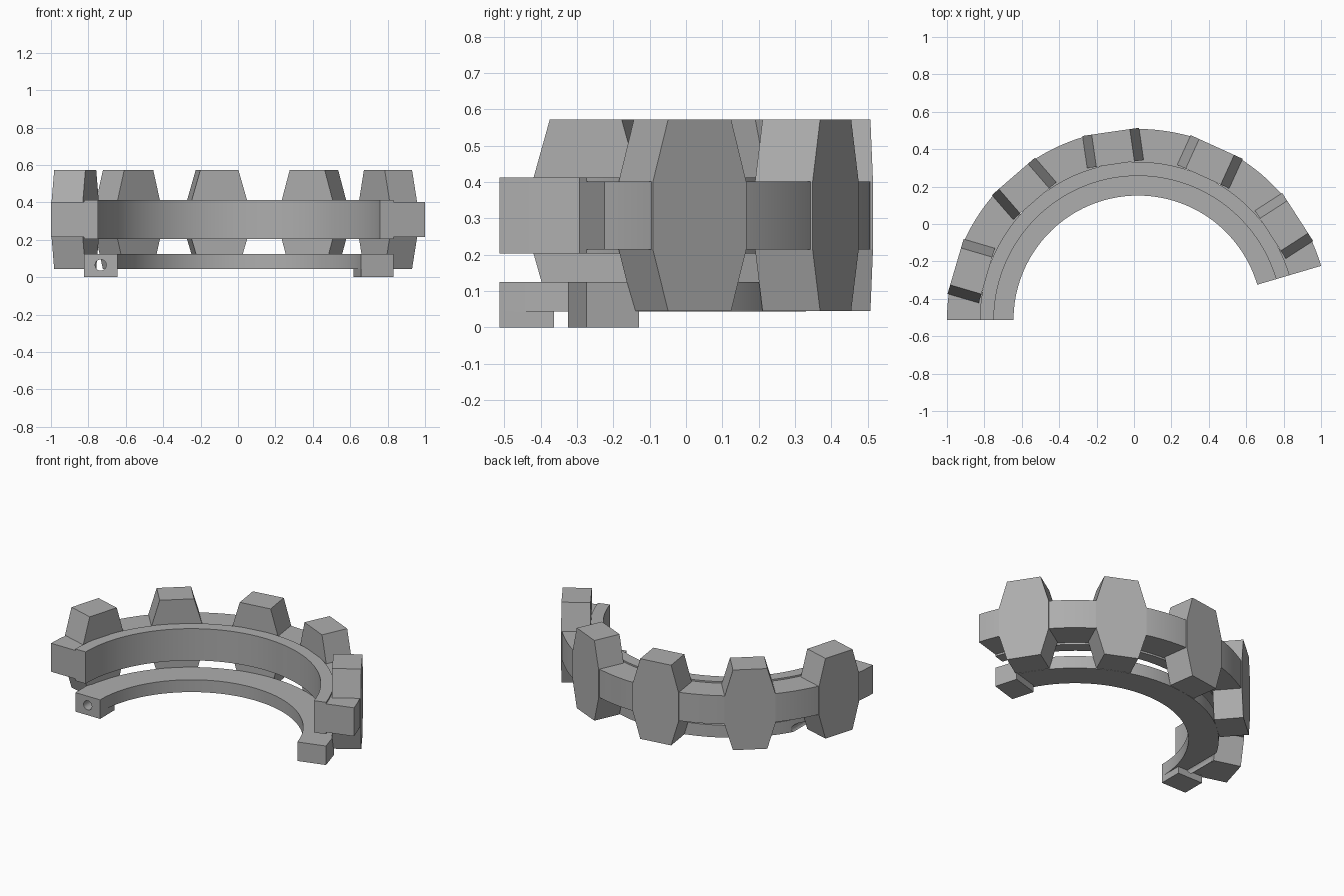
import bpy, bmesh, math
from mathutils import Matrix, Vector

if "Cube" in bpy.data.objects:
    bpy.data.objects.remove(bpy.data.objects["Cube"])

CENTRE = Vector((0.021, -0.513, 0))
START, END = math.radians(16.45), math.pi
BLOCKS = 5
SECTOR = (END - START) / BLOCKS
HALF_GAP = math.radians(7)

grey = bpy.data.materials.new("plain_grey")
grey.use_nodes = True
colour = (0.42, 0.42, 0.42, 1)
grey.diffuse_color = colour
grey.node_tree.nodes["Principled BSDF"].inputs["Base Color"].default_value = colour


def finish(name, bm, smooth=False):
    bmesh.ops.recalc_face_normals(bm, faces=bm.faces)
    mesh = bpy.data.meshes.new(name)
    bm.to_mesh(mesh)
    bm.free()
    mesh.materials.append(grey)
    obj = bpy.data.objects.new(name, mesh)
    bpy.context.collection.objects.link(obj)
    if smooth:
        shade(obj)
    return obj


def shade(obj):
    bpy.ops.object.select_all(action="DESELECT")
    obj.select_set(True)
    bpy.context.view_layer.objects.active = obj
    bpy.ops.object.shade_smooth_by_angle(angle=math.radians(30))


def polar(radius, angle, z):
    return CENTRE + Vector((radius * math.cos(angle), radius * math.sin(angle), z))


def arc_band(name, r_in, r_out, z_low, z_high, a0, a1):
    """Rectangular section swept along an arc, closed at both ends."""
    bm = bmesh.new()
    steps = max(4, round((a1 - a0) / math.radians(2)))
    section = [(r_in, z_low), (r_out, z_low), (r_out, z_high), (r_in, z_high)]
    rows = []
    for i in range(steps + 1):
        a = a0 + (a1 - a0) * i / steps
        rows.append([bm.verts.new(polar(r, a, z)) for r, z in section])
    for p, q in zip(rows, rows[1:]):
        for k in range(4):
            n = (k + 1) % 4
            bm.faces.new((p[k], p[n], q[n], q[k]))
    bm.faces.new(rows[0])
    bm.faces.new(rows[-1])
    return finish(name, bm, True)


def frame(angle):
    """Local x points outward, local y runs along the arc."""
    return Matrix.Translation(CENTRE) @ Matrix.Rotation(angle, 4, "Z")


def tread_block(name, angle):
    half = [(0.103, 0.045), (0.153, 0.215), (0.153, 0.40), (0.103, 0.572)]
    outline = half + [(-y, z) for y, z in reversed(half)]
    bm = bmesh.new()
    face = bm.faces.new([bm.verts.new((0.842, y, z)) for y, z in outline])
    ext = bmesh.ops.extrude_face_region(bm, geom=[face])
    moved = [v for v in ext["geom"] if isinstance(v, bmesh.types.BMVert)]
    bmesh.ops.translate(bm, verts=moved, vec=(1.016 - 0.842, 0, 0))
    bm.transform(frame(angle))
    return finish(name, bm)


def lug(name, angle, side):
    bm = bmesh.new()
    bmesh.ops.create_cube(bm, size=1)
    bm.transform(frame(angle) @ Matrix.Translation((0.755, side * 0.075, 0.0625))
                 @ Matrix.Diagonal((0.18, 0.15, 0.125, 1)))
    return finish(name, bm)


def hole_cutter(name, angle):
    bm = bmesh.new()
    bmesh.ops.create_cone(bm, cap_ends=True, segments=24, radius1=0.03, radius2=0.03, depth=0.9)
    bm.transform(frame(angle) @ Matrix.Translation((0.755, 0, 0.065))
                 @ Matrix.Rotation(math.pi / 2, 4, "X"))
    obj = finish(name, bm)
    obj.hide_render = True
    return obj


def cut(obj, cutter):
    mod = obj.modifiers.new("hole", "BOOLEAN")
    mod.operation = "DIFFERENCE"
    mod.solver = "EXACT"
    mod.object = cutter
    bpy.context.view_layer.objects.active = obj
    bpy.ops.object.modifier_apply(modifier=mod.name)


# Upper band with its narrower outer rim between the blocks
arc_band("upper_band", 0.77, 0.845, 0.203, 0.412, START, END)
edges = [START]
for i in range(BLOCKS):
    mid = START + SECTOR * (i + 0.5)
    tread_block(f"tread_block_{i + 1}", mid)
    edges += [mid - HALF_GAP, mid + HALF_GAP]
edges.append(END)
for i in range(BLOCKS + 1):
    arc_band(f"outer_rim_{i + 1}", 0.842, 1.021, 0.215, 0.402, edges[2 * i], edges[2 * i + 1])

# Lower flange, end lugs and their bolt holes
flange = arc_band("lower_flange", 0.665, 0.843, 0.044, 0.125, START, END)
for name, angle, side in (("left_lug", START, 1), ("right_lug", END, -1)):
    part = lug(name, angle, side)
    cutter = hole_cutter(name + "_cutter", angle)
    cut(part, cutter)
    cut(flange, cutter)
    bpy.data.objects.remove(cutter)
    shade(part)
shade(flange)
